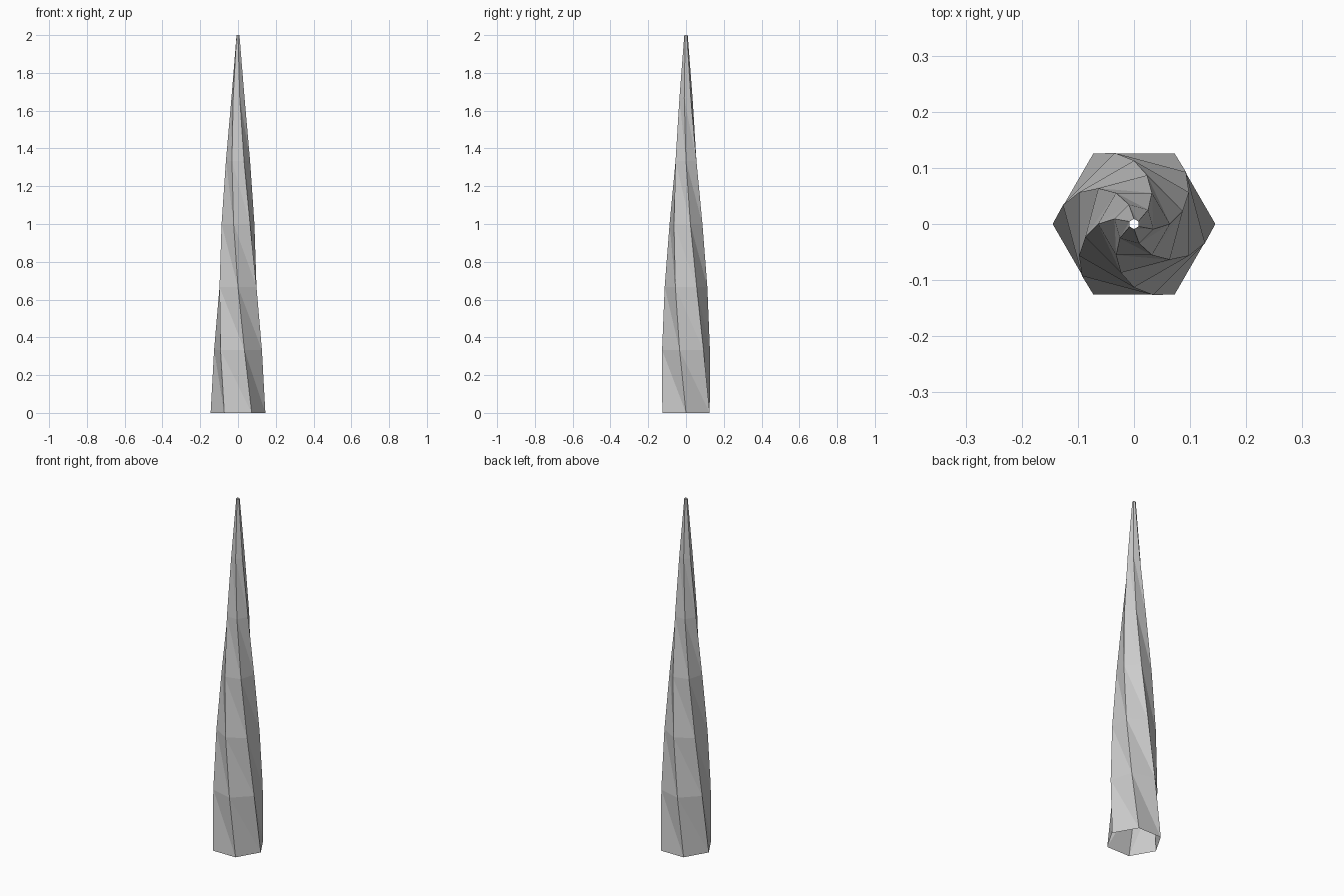
import bpy, bmesh
from math import cos, sin, radians

cube = bpy.data.objects.get("Cube")
if cube:
    bpy.data.objects.remove(cube, do_unlink=True)

SIDES = 6
HEIGHT = 2.0
TWIST = radians(-15)  # turn from each ring to the next
RADII = [0.145, 0.131, 0.113, 0.09, 0.064, 0.036, 0.009]

grey = bpy.data.materials.new("Plain grey")
grey.use_nodes = True
colour = (0.6, 0.6, 0.6, 1)
grey.diffuse_color = colour
grey.node_tree.nodes["Principled BSDF"].inputs["Base Color"].default_value = colour

bm = bmesh.new()

# Rings of the spire, each one narrower and turned further
rings = []
for k, r in enumerate(RADII):
    z = HEIGHT * k / (len(RADII) - 1)
    angles = [radians(360 / SIDES) * i + TWIST * k for i in range(SIDES)]
    rings.append([bm.verts.new((r * cos(a), r * sin(a), z)) for a in angles])

# Walls: two triangles per panel, folded inward; both ends stay open
for low, high in zip(rings, rings[1:]):
    for i in range(SIDES):
        j = (i + 1) % SIDES
        bm.faces.new((low[i], low[j], high[i]))
        bm.faces.new((low[j], high[j], high[i]))

mesh = bpy.data.meshes.new("twisted_spire")
bm.to_mesh(mesh)
bm.free()
mesh.materials.append(grey)
spire = bpy.data.objects.new("twisted_spire", mesh)
bpy.context.collection.objects.link(spire)
